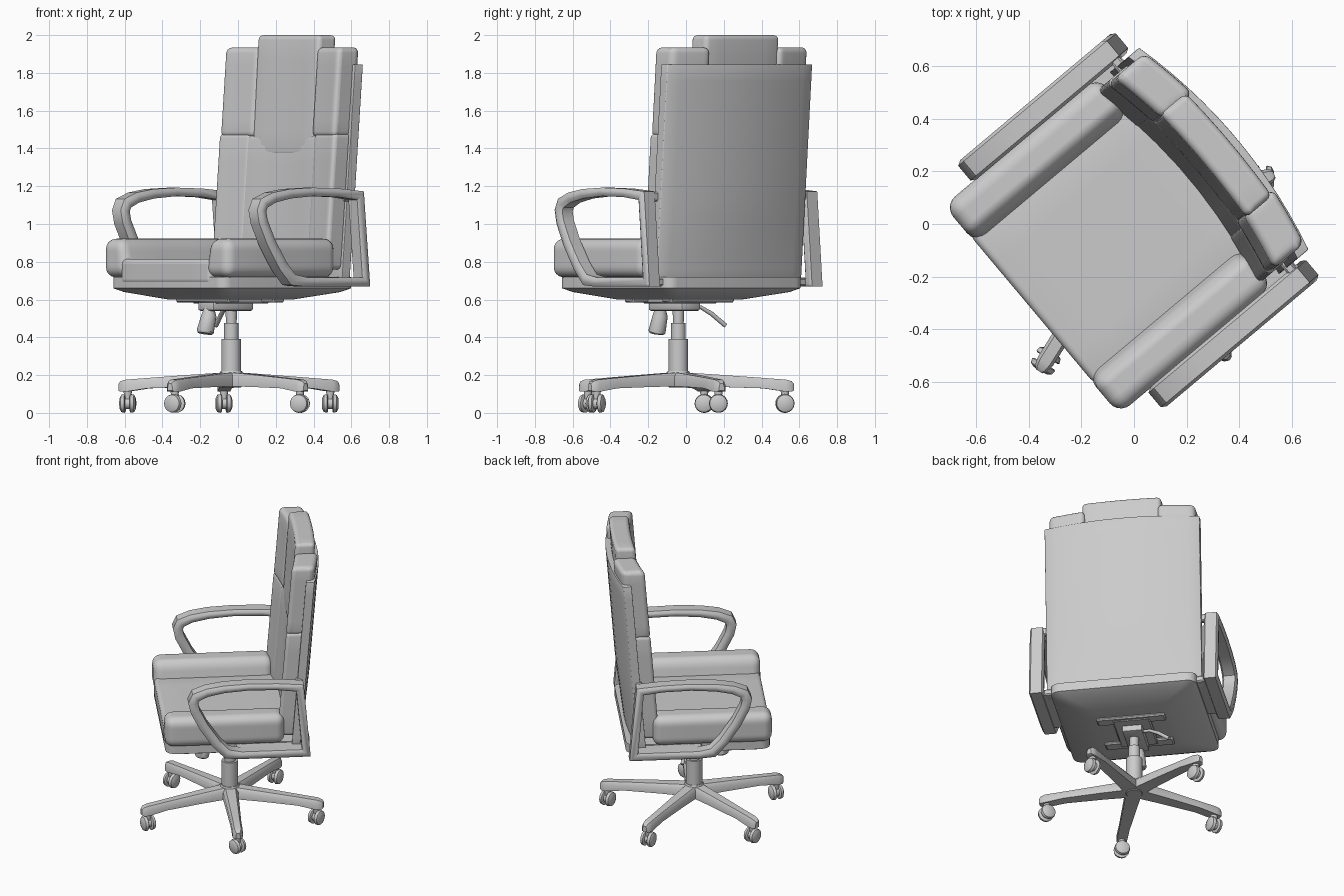
import bpy, bmesh, math
from mathutils import Matrix, Vector

if "Cube" in bpy.data.objects:
    bpy.data.objects.remove(bpy.data.objects["Cube"])

# The chair is modelled facing -y, then turned about z
TURN = Matrix.Rotation(math.radians(-50), 4, 'Z')
BASE = Vector((0.008, -0.053, 0))


def finish(name, bm, mirror=False):
    bmesh.ops.recalc_face_normals(bm, faces=bm.faces)
    me = bpy.data.meshes.new(name)
    bm.to_mesh(me)
    bm.free()
    ob = bpy.data.objects.new(name, me)
    bpy.context.collection.objects.link(ob)
    ob.matrix_world = TURN
    if mirror:
        ob.modifiers.new("Mirror", 'MIRROR')
    return ob


def pillow(name, x, y, z, bevel, warp=None, mirror=False, cuts=4, segs=4):
    """Rounded box from ranges, optionally deformed by warp(co)."""
    bm = bmesh.new()
    bmesh.ops.create_cube(bm, size=1)
    bmesh.ops.subdivide_edges(bm, edges=bm.edges[:], cuts=cuts, use_grid_fill=True)
    for v in bm.verts:
        v.co = Vector([(a + b) / 2 + c * (b - a) for c, (a, b) in zip(v.co, (x, y, z))])
    sharp = [e for e in bm.edges if e.calc_face_angle(0) > 1]
    bmesh.ops.bevel(bm, geom=sharp, offset=bevel, segments=segs, profile=0.5,
                    affect='EDGES', clamp_overlap=True)
    if warp:
        for v in bm.verts:
            v.co = warp(v.co)
    return finish(name, bm, mirror)


def loft(name, rings, closed=False, mirror=False):
    bm = bmesh.new()
    rows = [[bm.verts.new(p) for p in r] for r in rings]
    n = len(rows[0])
    pairs = list(zip(rows, rows[1:])) + ([(rows[-1], rows[0])] if closed else [])
    for a, b in pairs:
        for i in range(n):
            j = (i + 1) % n
            bm.faces.new((a[i], a[j], b[j], b[i]))
    if not closed:
        bm.faces.new(rows[0])
        bm.faces.new(rows[-1])
    return finish(name, bm, mirror)


def tube(name, pts, radii, sides=20):
    """Round bar through points with a radius at each."""
    pts = [Vector(p) for p in pts]
    rings = []
    for i, p in enumerate(pts):
        d = pts[min(i + 1, len(pts) - 1)] - pts[max(i - 1, 0)]
        q = Vector((0, 0, 1)).rotation_difference(d)
        rings.append([p + q @ Vector((radii[i] * math.cos(t), radii[i] * math.sin(t), 0))
                      for t in [2 * math.pi * k / sides for k in range(sides)]])
    return loft(name, rings)


def round_rect(hx, y0, y1, z, r):
    out = []
    for cx, cy, a in ((hx - r, y1 - r, 0), (-hx + r, y1 - r, 90),
                      (-hx + r, y0 + r, 180), (hx - r, y0 + r, 270)):
        for k in range(5):
            t = math.radians(a + k * 22.5)
            out.append((cx + r * math.cos(t), cy + r * math.sin(t), z))
    return out


# Seat pan and cushions
loft("seat_pan", [round_rect(0.25, -0.3, 0.2, 0.6, 0.06), round_rect(0.43, -0.46, 0.38, 0.64, 0.06),
                  round_rect(0.47, -0.5, 0.42, 0.66, 0.06), round_rect(0.47, -0.5, 0.42, 0.72, 0.06)])
pillow("seat_cushion", (-0.37, 0.37), (-0.505, 0.34), (0.68, 0.815), 0.05)


def seat_side(c):
    t = (c.z - 0.72) / 0.2
    inner = max(0, (0.44 - c.x) / 0.11)
    return Vector((c.x + inner * (0.05 * t - 0.02), c.y, c.z))


pillow("seat_bolster", (0.33, 0.517), (-0.508, 0.255), (0.717, 0.922), 0.055, seat_side, True, 2, 5)


# Backrest, leaning back and curved across its width
def lean(c):
    return Vector((c.x, c.y + 0.08 * (c.z - 0.75) - 0.25 * c.x ** 2, c.z))


def headrest_warp(c):
    return Vector((c.x, c.y + 0.065 * (c.z - 0.75) - 0.15 * c.x ** 2, c.z))


def shell_warp(c):
    w = lean(c)
    w.y -= 0.02 * max(0, (1.1 - c.z) / 0.42) * (1 - (c.x / 0.5) ** 2)
    return w


pillow("back_shell", (-0.5, 0.5), (0.365, 0.42), (0.67, 1.845), 0.012, shell_warp, cuts=12, segs=2)
pillow("lumbar_cushion", (-0.3, 0.3), (0.265, 0.375), (0.72, 1.47), 0.035, lean)
pillow("lower_back_bolster", (0.26, 0.478), (0.262, 0.385), (0.76, 1.48), 0.055, lean, True)
pillow("upper_back_bolster", (0.235, 0.472), (0.26, 0.41), (1.46, 1.935), 0.06, lean, True)
pillow("headrest_panel", (-0.255, 0.255), (0.272, 0.40), (1.36, 2.0), 0.035, headrest_warp)


# Armrest loops: (y, z, thickness) with a flat chamfered section
path = [(0.345, 1.15, .05), (0.2, 1.165, .045), (0.02, 1.17, .045), (-0.14, 1.16, .05),
        (-0.25, 1.14, .055), (-0.32, 1.11, .06), (-0.338, 1.07, .06), (-0.325, 1.01, .06),
        (-0.27, 0.9, .06), (-0.19, 0.78, .06), (-0.12, 0.705, .06), (-0.03, 0.693, .05),
        (0.385, 0.693, .05)]
rings = []
for i, (y, z, th) in enumerate(path):
    p = Vector((y, z))
    a = (p - Vector(path[i - 1][:2])).normalized()
    b = (Vector(path[(i + 1) % len(path)][:2]) - p).normalized()
    t = (a + b).normalized()
    n = Vector((-t.y, t.x)) / max(0.6, t.dot(a))
    h, w, c = th / 2, 0.048, 0.35
    prof = [(-w, -h * c), (-w * .75, -h), (w * .75, -h), (w, -h * c),
            (w, h * c), (w * .75, h), (-w * .75, h), (-w, h * c)]
    rings.append([(0.562 + u, p.x + n.x * v, p.y + n.y * v) for u, v in prof])
loft("armrest_loop", rings, closed=True, mirror=True)
pillow("armrest_seat_bracket", (0.42, 0.54), (-0.06, 0.37), (0.672, 0.714), 0.008, None, True, 1, 1)
pillow("armrest_back_bracket", (0.42, 0.54), (0.325, 0.365), (1.12, 1.17), 0.008, None, True, 1, 1)

# Tilt mechanism under the seat
pillow("mount_plate", (-0.12, 0.12), (-0.22, 0.12), (0.58, 0.61), 0.008, None, False, 1, 1)
for n, y in (("front", -0.21), ("rear", 0.1)):
    pillow(f"mount_arm_{n}", (-0.22, 0.22), (y - 0.04, y + 0.04), (0.585, 0.61), 0.008, None, False, 1, 1)
pillow("tilt_housing", (-0.06, 0.07), (-0.23, 0.05), (0.54, 0.6), 0.012, None, False, 1, 2)
tube("tension_knob", [(0.006, -0.195, 0.585), (0.006, -0.203, 0.57), (0.006, -0.205, 0.515),
                      (0.006, -0.232, 0.43), (0.006, -0.234, 0.42)],
     [0.022, 0.022, 0.04, 0.046, 0.038])
tube("height_lever", [(0, -0.02, 0.565), (-0.1, 0.0, 0.56), (-0.16, 0.02, 0.525), (-0.235, 0.045, 0.462)],
     [0.01, 0.01, 0.012, 0.012], 10)

# Gas column
tube("column_sleeve", [BASE + Vector((0, 0, z)) for z in (0.14, 0.39)], [0.052, 0.052])
tube("column_piston", [BASE + Vector((0, 0, z)) for z in (0.38, 0.475, 0.476, 0.56)],
     [0.038, 0.038, 0.028, 0.032])
tube("base_hub", [BASE + Vector((0, 0, z)) for z in (0.135, 0.15, 0.2, 0.222)],
     [0.05, 0.065, 0.068, 0.056])

# Five-star base with twin-wheel casters
AXES = (125, 50, 55, 45, 110)
LEG = ((0.02, 0.05, 0.14, 0.215), (0.2, 0.043, 0.138, 0.203), (0.45, 0.034, 0.13, 0.185),
       (0.57, 0.033, 0.112, 0.176), (0.6, 0.026, 0.112, 0.168), (0.612, 0.015, 0.118, 0.155))
for k in range(5):
    spin = Matrix.Rotation(math.radians(72 * k), 3, 'Z')
    rings = []
    for r, w, z0, z1 in LEG:
        prof = [(-w, z0), (w, z0), (w, z1 - 0.02), (w * .65, z1), (-w * .65, z1), (-w, z1 - 0.02)]
        rings.append([BASE + spin @ Vector((r, s, z)) for s, z in prof])
    loft(f"base_leg_{k + 1}", rings)
    c = BASE + spin @ Vector((0.565, 0, 0))
    ax = Vector((math.cos(math.radians(AXES[k])), math.sin(math.radians(AXES[k])), 0))
    up = Vector((0, 0, 0.05))
    tube(f"caster_stem_{k + 1}", [c + Vector((0, 0, z)) for z in (0.05, 0.13)], [0.016, 0.024], 12)
    tube(f"caster_axle_{k + 1}", [c + up - ax * 0.02, c + up + ax * 0.02], [0.03, 0.03], 12)
    for side, s in (("a", -1), ("b", 1)):
        tube(f"caster_wheel_{k + 1}{side}",
             [c + up + ax * s * d for d in (0.012, 0.016, 0.034, 0.043)],
             [0.044, 0.05, 0.046, 0.028], 18)

# Smooth shading with crisp edges
bpy.ops.object.select_all(action='SELECT')
bpy.context.view_layer.objects.active = bpy.context.scene.objects[0]
bpy.ops.object.shade_smooth_by_angle(angle=math.radians(40))
